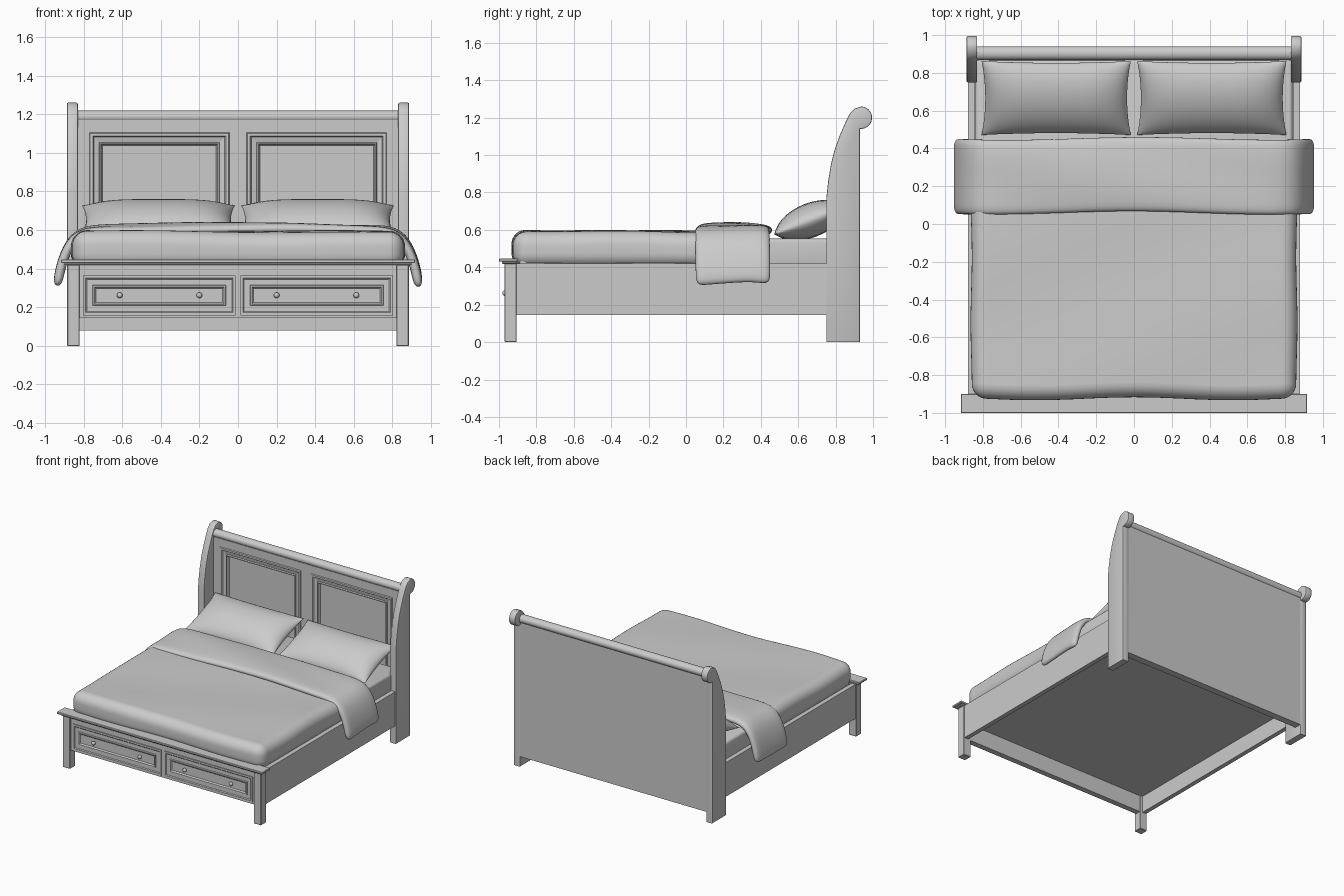
import bpy, bmesh, math
from mathutils import Matrix

if "Cube" in bpy.data.objects:
    bpy.data.objects.remove(bpy.data.objects["Cube"], do_unlink=True)

GREY = (0.6, 0.6, 0.6, 1)
paint = bpy.data.materials.new("plain_grey")
paint.use_nodes = True
paint.diffuse_color = GREY
paint.node_tree.nodes["Principled BSDF"].inputs["Base Color"].default_value = GREY


def finish(name, bm, smooth=None):
    """Turn a bmesh into a named, painted object."""
    bmesh.ops.recalc_face_normals(bm, faces=bm.faces)
    mesh = bpy.data.meshes.new(name)
    bm.to_mesh(mesh)
    bm.free()
    mesh.materials.append(paint)
    obj = bpy.data.objects.new(name, mesh)
    bpy.context.collection.objects.link(obj)
    if smooth:
        bpy.ops.object.select_all(action="DESELECT")
        obj.select_set(True)
        bpy.context.view_layer.objects.active = obj
        bpy.ops.object.shade_smooth_by_angle(angle=math.radians(smooth))
    return obj


def box(name, x, y, z, bevel=0, segments=1, ripple=None, smooth=None):
    """Box between (low, high) pairs, with optional rounded edges."""
    bm = bmesh.new()
    bmesh.ops.create_cube(bm, size=1)
    for v in bm.verts:
        v.co = [(a + b) / 2 + c * (b - a) for (a, b), c in zip((x, y, z), v.co)]
    if bevel:
        bmesh.ops.bevel(bm, geom=bm.edges[:], offset=bevel, segments=segments,
                        profile=0.5, affect="EDGES")
    if ripple:
        for axis in ("x", "y"):
            for i in range(1, 16):
                low, high = (x, y)["xy".index(axis)]
                d = low + (high - low) * i / 16
                point, normal = ((d, 0, 0), (1, 0, 0)) if axis == "x" else ((0, d, 0), (0, 1, 0))
                bmesh.ops.bisect_plane(bm, geom=bm.verts[:] + bm.edges[:] + bm.faces[:],
                                       plane_co=point, plane_no=normal)
        for v in bm.verts:
            ripple(v.co)
    return finish(name, bm, smooth)


def extrude_x(name, outline, x0, x1, bevel=0, smooth=35):
    """Extrude a (y, z) outline along x."""
    bm = bmesh.new()
    face = bm.faces.new([bm.verts.new((x0, y, z)) for y, z in outline])
    out = bmesh.ops.extrude_face_region(bm, geom=[face])["geom"]
    for v in out:
        if isinstance(v, bmesh.types.BMVert):
            v.co.x = x1
    if bevel:
        rims = [e for e in bm.edges if abs(e.verts[0].co.x - e.verts[1].co.x) < 1e-5]
        bmesh.ops.bevel(bm, geom=rims, offset=bevel, segments=2, profile=0.5, affect="EDGES")
    return finish(name, bm, smooth)


def moulded_panel(name, x, z, y, steps):
    """Front-facing panel from nested rectangles of (inset, depth)."""
    bm = bmesh.new()
    rings = []
    for inset, depth in steps:
        a, b, c, d = x[0] + inset, x[1] - inset, z[0] + inset, z[1] - inset
        rings.append([bm.verts.new((px, y + depth, pz))
                      for px, pz in ((a, c), (b, c), (b, d), (a, d))])
    for r, s in zip(rings, rings[1:]):
        for i in range(4):
            j = (i + 1) % 4
            bm.faces.new((r[i], r[j], s[j], s[i]))
    bm.faces.new(rings[-1])
    obj = finish(name, bm)
    if sum(p.normal.y * p.area for p in obj.data.polygons) > 0:
        obj.data.flip_normals()
    return obj


def pillow(name, x, y, z, tilt):
    """Pinched cushion with a seam round its edge."""
    n, half_w, half_d, thick = 20, 0.395, 0.21, 0.092
    bm = bmesh.new()
    for side in (-1, 1):
        grid = []
        for i in range(n + 1):
            u = math.sin(math.pi * (i / n - 0.5))
            row = []
            for j in range(n + 1):
                v = math.sin(math.pi * (j / n - 0.5))
                puff = (max(0, 1 - u ** 4) * max(0, 1 - v * v)) ** 0.6
                row.append(bm.verts.new((half_w * u * (1 - 0.05 * (1 - v * v)),
                                         half_d * v * (1 - 0.06 * (1 - u * u)),
                                         side * thick * puff)))
            grid.append(row)
        for i in range(n):
            for j in range(n):
                bm.faces.new((grid[i][j], grid[i + 1][j], grid[i + 1][j + 1], grid[i][j + 1]))
    bmesh.ops.remove_doubles(bm, verts=bm.verts, dist=0.0005)
    bmesh.ops.transform(bm, verts=bm.verts, matrix=Matrix.Translation((x, y, z))
                        @ Matrix.Rotation(math.radians(tilt), 4, "X"))
    return finish(name, bm, 80)


# Scrolled headboard posts
scroll = [(0.935 + 0.06 * math.cos(a), 1.2 + 0.06 * math.sin(a))
          for a in (math.radians(d) for d in range(-95, 100, 13))]
post = [(0.75, 0), (0.93, 0)] + scroll + [
    (0.9, 1.248), (0.875, 1.22), (0.85, 1.17), (0.82, 1.1),
    (0.795, 1.03), (0.775, 0.95), (0.76, 0.86), (0.75, 0.77)]

for side, label in ((1, "left"), (-1, "right")):
    def span(a, b):
        return tuple(sorted((side * a, side * b)))

    extrude_x(label + "_headboard_post", post, *span(0.83, 0.886), bevel=0.006)
    box(label + "_front_leg", span(0.82, 0.885), (-0.97, -0.905), (0, 0.42), 0.003)
    box(label + "_side_rail", span(0.842, 0.878), (-0.91, 0.76), (0.145, 0.42))
    box(label + "_headboard_stile", span(0.77, 0.835), (0.87, 0.905), (0.08, 1.17))

    # Recessed headboard panel
    moulded_panel(label + "_headboard_panel", span(0.045, 0.77), (0.45, 1.105), 0.87,
                  [(0, 0), (0.004, -0.008), (0.018, -0.008), (0.024, 0.002), (0.05, 0.008),
                   (0.054, -0.002), (0.06, -0.002), (0.068, 0.022)])

    # Drawer front with a sunken centre and two knobs
    moulded_panel(label + "_drawer_front", span(0.012, 0.803), (0.158, 0.365), -0.955,
                  [(0, 0.002), (0, -0.008), (0.014, -0.008), (0.02, -0.002), (0.05, -0.002),
                   (0.053, -0.01), (0.06, -0.01), (0.068, 0)])
    for k, kx in enumerate((0.2, 0.613)):
        bm = bmesh.new()
        bmesh.ops.create_uvsphere(bm, u_segments=16, v_segments=10, radius=0.015,
                                  matrix=Matrix.Translation((side * kx, -0.967, 0.262)))
        finish(f"{label}_knob_{k + 1}", bm, 60)

    pillow(label + "_pillow", side * 0.412, 0.667, 0.652, 21)

# Headboard backing, rails and rolled top
box("headboard_back", (-0.835, 0.835), (0.897, 0.927), (0.08, 1.17))
box("headboard_centre_stile", (-0.045, 0.045), (0.87, 0.905), (0.08, 1.17))
box("headboard_upper_rail", (-0.77, 0.77), (0.87, 0.905), (1.105, 1.17))
box("headboard_lower_rail", (-0.77, 0.77), (0.87, 0.905), (0.08, 0.45))
roll = [(0.904 + 0.036 * math.cos(a), 1.187 + 0.032 * math.sin(a))
        for a in (math.tau * i / 24 for i in range(24))]
extrude_x("headboard_top_roll", roll, -0.835, 0.835)

# Footboard and its stepped cap
box("footboard", (-0.825, 0.825), (-0.955, -0.91), (0.145, 0.42))
box("footboard_cap_moulding", (-0.9, 0.9), (-0.985, -0.903), (0.418, 0.432), 0.004)
box("footboard_cap", (-0.917, 0.917), (-1, -0.9), (0.43, 0.447), 0.003)

# Platform and mattress
box("platform", (-0.845, 0.845), (-0.91, 0.88), (0.28, 0.4))
box("mattress", (-0.84, 0.84), (-0.89, 0.868), (0.38, 0.553), 0.02, 3, smooth=40)


# Duvet with gentle unevenness
def soften(co):
    wave = math.sin(5 * co.x + 2 * co.y) + math.sin(7 * co.y - 3 * co.x)
    if co.z > 0.5:
        co.z += 0.004 * wave
    if co.y < -0.8:
        co.y += 0.008 * math.cos(6 * co.x)
    co.x *= 1 + 0.004 * math.sin(9 * co.y)


box("duvet", (-0.862, 0.862), (-0.925, 0.3), (0.4, 0.592), 0.075, 7, soften, 60)

# Folded blanket draped over both sides
half = [(0.2, 0.638), (0.4, 0.634), (0.6, 0.63), (0.74, 0.628), (0.82, 0.612),
        (0.88, 0.565), (0.92, 0.49), (0.945, 0.41), (0.962, 0.318)]
arch = [(-x, z) for x, z in reversed(half)] + [(0, 0.636)] + half
bm = bmesh.new()
rows = []
for k in range(7):
    t = k / 6
    rows.append([bm.verts.new((x, 0.05 + 0.405 * t + 0.012 * math.cos(3.5 * x) * (1 - x * x),
                               z + 0.006 * math.sin(4 * x + 5 * t) - 0.012 * abs(2 * t - 1) ** 3))
                 for x, z in arch])
for a, b in zip(rows, rows[1:]):
    for i in range(len(arch) - 1):
        bm.faces.new((a[i], a[i + 1], b[i + 1], b[i]))
blanket = finish("folded_blanket", bm, 80)
if blanket.data.polygons[len(arch) // 2].normal.z < 0:
    blanket.data.flip_normals()
solid = blanket.modifiers.new("thickness", "SOLIDIFY")
solid.thickness = 0.05
solid.offset = -1
sub = blanket.modifiers.new("soft", "SUBSURF")
sub.levels = sub.render_levels = 2
